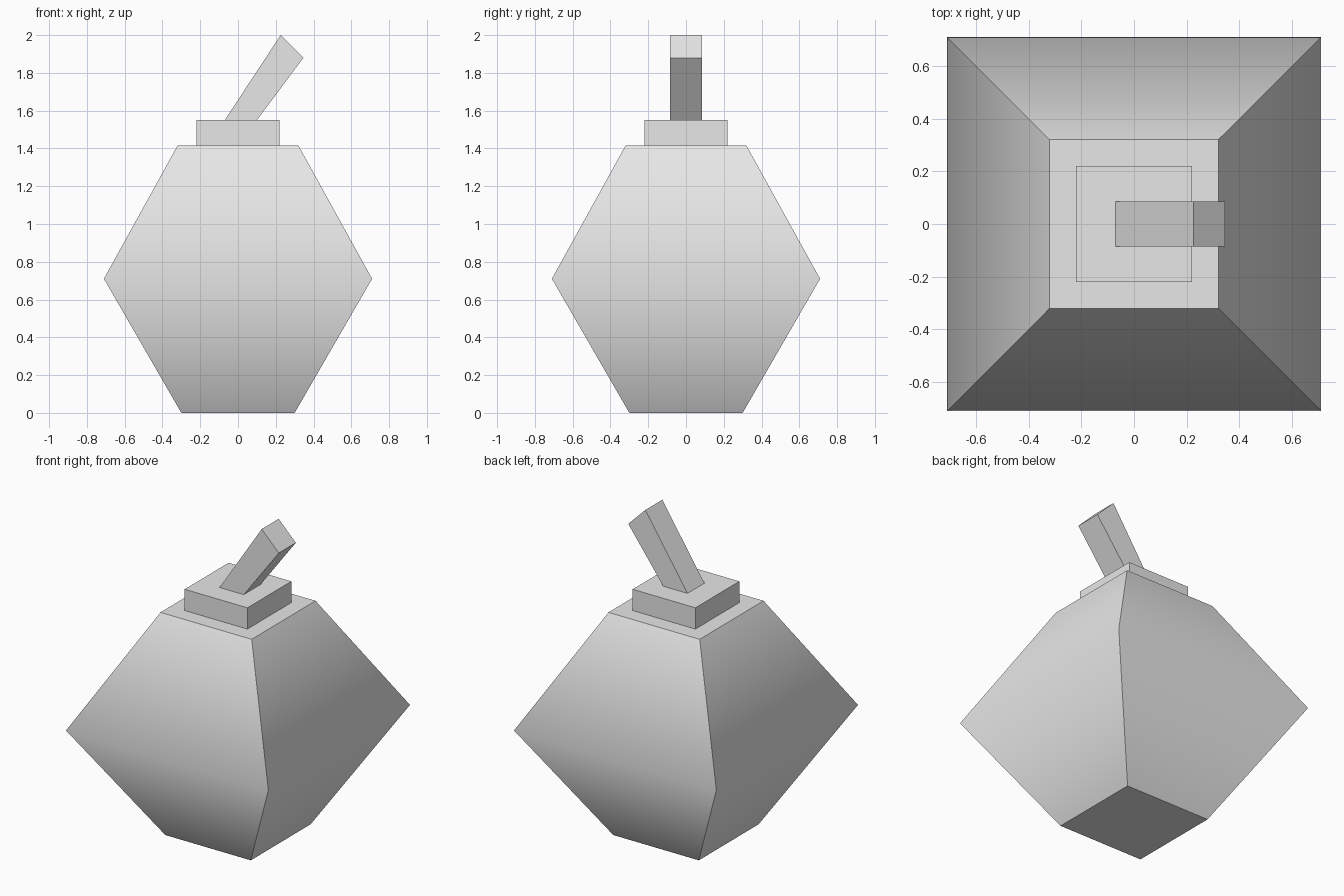
import bpy
import bmesh

cube = bpy.data.objects.get("Cube")
if cube:
    bpy.data.objects.remove(cube, do_unlink=True)

# Single plain grey material
grey = bpy.data.materials.new("plain grey")
grey.use_nodes = True
colour = (0.8, 0.8, 0.8, 1)
grey.diffuse_color = colour
grey.node_tree.nodes["Principled BSDF"].inputs["Base Color"].default_value = colour


def loft(name, rings, smooth_joins=False):
    """Skin matching rings of points, capping both ends."""
    bm = bmesh.new()
    loops = [[bm.verts.new(p) for p in ring] for ring in rings]
    joins = set()
    for low, high in zip(loops, loops[1:]):
        for i in range(len(low)):
            j = (i + 1) % len(low)
            face = bm.faces.new((low[i], low[j], high[j], high[i]))
            face.smooth = smooth_joins
    bm.faces.new(reversed(loops[0]))
    bm.faces.new(loops[-1])
    # Only the edges around the middle rings shade smoothly
    for ring in loops[1:-1]:
        for i, v in enumerate(ring):
            joins.add(bm.edges.get((v, ring[(i + 1) % len(ring)])))
    for edge in bm.edges:
        edge.smooth = smooth_joins and edge in joins
    bmesh.ops.recalc_face_normals(bm, faces=bm.faces)
    mesh = bpy.data.meshes.new(name)
    bm.to_mesh(mesh)
    bm.free()
    mesh.materials.append(grey)
    obj = bpy.data.objects.new(name, mesh)
    bpy.context.collection.objects.link(obj)
    return obj


def square(half, z):
    return [(-half, -half, z), (half, -half, z), (half, half, z), (-half, half, z)]


def slanted(left, right, half):
    """Rectangle spanning two (x, z) points, with depth along y."""
    (lx, lz), (rx, rz) = left, right
    return [(lx, -half, lz), (rx, -half, rz), (rx, half, rz), (lx, half, lz)]


# Faceted body, widest at the waist
loft("body", [square(0.30, 0), square(0.71, 0.71), square(0.32, 1.415)], True)

# Square collar on top
loft("collar", [square(0.22, 1.415), square(0.22, 1.55)])

# Leaning stem, sprouting from the collar
loft("stem", [slanted((-0.07, 1.55), (0.10, 1.55), 0.085),
              slanted((0.226, 2.0), (0.346, 1.88), 0.085)])
